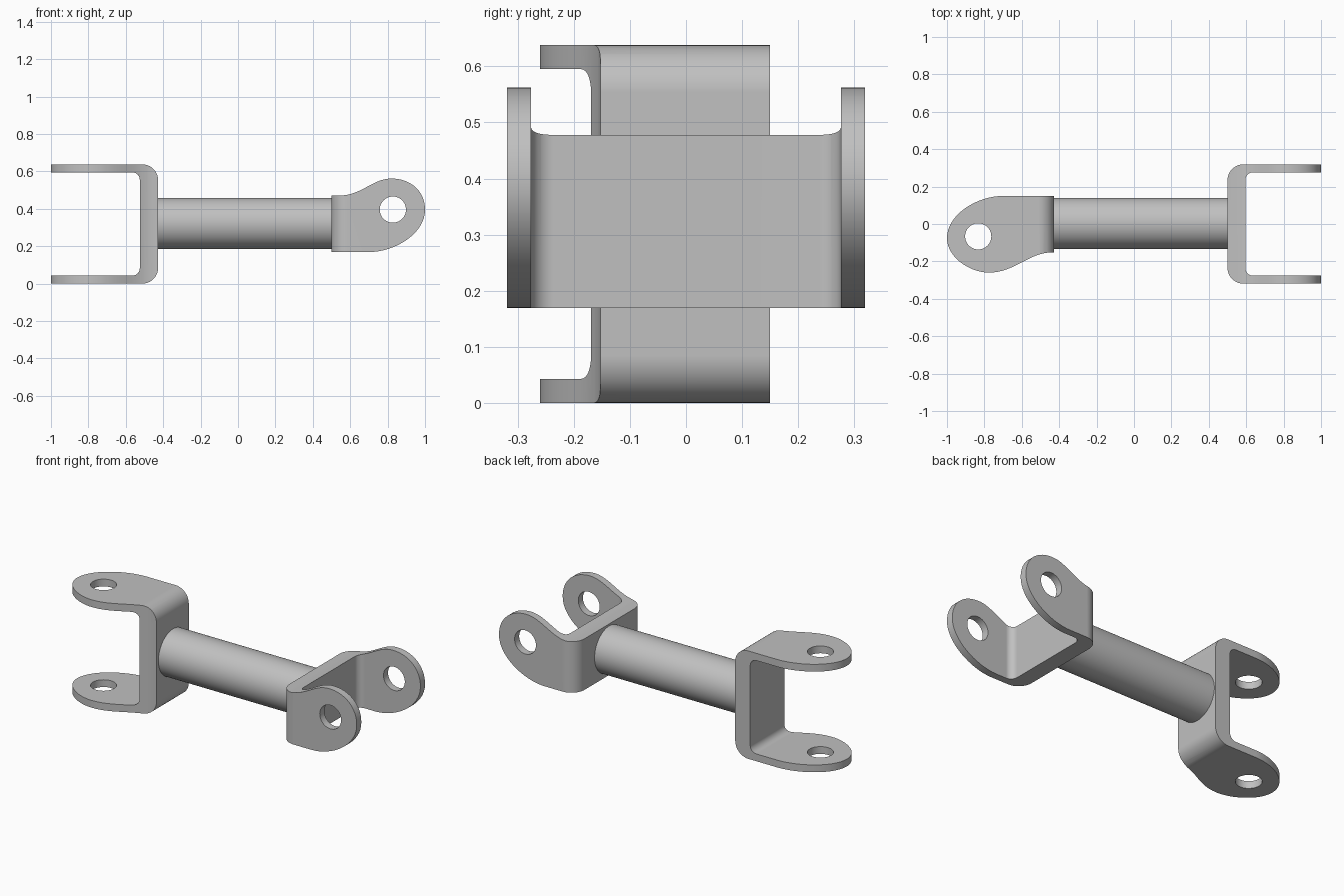
import bpy, bmesh
from math import sin, cos, pi, radians
from mathutils import Vector, Matrix

cube = bpy.data.objects.get("Cube")
if cube:
    bpy.data.objects.remove(cube)

MID = 0.319  # height of the rod axis

steel = bpy.data.materials.new("grey steel")
steel.use_nodes = True
grey = (0.53, 0.53, 0.53, 1)
steel.diffuse_color = grey
steel.node_tree.nodes["Principled BSDF"].inputs["Base Color"].default_value = grey


def prism(name, loop, offset):
    """Closed loop of 3D points extruded along offset."""
    bm = bmesh.new()
    face = bm.faces.new([bm.verts.new(p) for p in loop])
    ext = bmesh.ops.extrude_face_region(bm, geom=[face], use_keep_orig=True)
    verts = [g for g in ext["geom"] if isinstance(g, bmesh.types.BMVert)]
    bmesh.ops.translate(bm, verts=verts, vec=offset)
    bmesh.ops.recalc_face_normals(bm, faces=bm.faces)
    mesh = bpy.data.meshes.new(name)
    bm.to_mesh(mesh)
    bm.free()
    mesh.materials.append(steel)
    obj = bpy.data.objects.new(name, mesh)
    bpy.context.collection.objects.link(obj)
    return obj


def smooth(obj):
    bpy.ops.object.select_all(action='DESELECT')
    obj.select_set(True)
    bpy.context.view_layer.objects.active = obj
    bpy.ops.object.shade_smooth_by_angle(angle=radians(30))


def arc(cx, cy, r, start, end, steps):
    angles = [radians(start + (end - start) * i / steps) for i in range(steps + 1)]
    return [(cx + r * cos(a), cy + r * sin(a)) for a in angles]


def bezier(a, b, c, d, steps=16):
    a, b, c, d = map(Vector, (a, b, c, d))
    pts = []
    for i in range(1, steps + 1):
        t = i / steps
        s = 1 - t
        pts.append(tuple(a * s**3 + b * 3 * s * s * t + c * 3 * s * t * t + d * t**3))
    return pts


def yoke(name, base, inner, crest, bend, hole, matrix):
    """U bracket: u runs along the arms, v across them, w over their width."""
    half, gap, R, r, far = 0.319, 0.276, 0.085, 0.04, 1.1
    # bent strip profile
    strip = [(far, half)] + arc(base + R, half - R, R, 90, 180, 10)
    strip += arc(base + R, R - half, R, 180, 270, 10) + [(far, -half), (far, -gap)]
    strip += arc(inner + r, r - gap, r, 270, 180, 8)
    strip += arc(inner + r, gap - r, r, 180, 90, 8) + [(far, gap)]
    body = prism(name, [(u, v, -0.4) for u, v in strip], (0, 0, 0.8))

    # arm outline: straight lower edge, round nose, sweeping shoulder
    low, tip = (0.70, -0.15), (1.0, 0.075)
    top = crest[1]
    outline = [(base - 0.05, -0.15), low]
    outline += bezier(low, (0.84, -0.15), (1.0, -0.05), tip)
    outline += bezier(tip, (1.0, 0.18), (crest[0] + 0.1, top), crest)
    end = (max(base, bend[1] - 0.12), 0.152)
    outline += bezier(crest, (bend[0], top), (bend[1], 0.152), end)
    outline.append((base - 0.05, 0.152))
    blank = prism(name + "_outline", [(u, -0.5, w) for u, w in outline], (0, 1, 0))
    ring = arc(hole[0], hole[1], 0.07, 0, 360, 40)[:-1]
    pin = prism(name + "_hole", [(u, -0.6, w) for u, w in ring], (0, 1.2, 0))

    bpy.context.view_layer.objects.active = body
    for cutter, op in ((blank, 'INTERSECT'), (pin, 'DIFFERENCE')):
        cutter.hide_render = True
        mod = body.modifiers.new("cut", 'BOOLEAN')
        mod.operation, mod.solver, mod.object = op, 'EXACT', cutter
        bpy.ops.object.modifier_apply(modifier=mod.name)
        bpy.data.objects.remove(cutter)
    body.data.transform(matrix)
    smooth(body)
    body.modifiers.new("normals", 'WEIGHTED_NORMAL').keep_sharp = True
    return body


lift = Matrix.Translation((0, 0, MID))

# yoke on the +x end, arms standing upright
yoke("left_yoke", 0.50, 0.595, (0.82, 0.243), (0.72, 0.66), (0.828, 0.077), lift)

# yoke on the -x end, arms lying flat
turn = Matrix(((-1, 0, 0, 0), (0, 0, -1, 0), (0, -1, 0, 0), (0, 0, 0, 1)))
yoke("right_yoke", -(-0.427), 0.525, (0.775, 0.26), (0.64, 0.56), (0.833, 0.066), lift @ turn)

# round connecting rod
circle = arc(0.003, MID + 0.003, 0.137, 0, 360, 64)[:-1]
smooth(prism("connecting_rod", [(-0.44, y, z) for y, z in circle], (0.95, 0, 0)))
